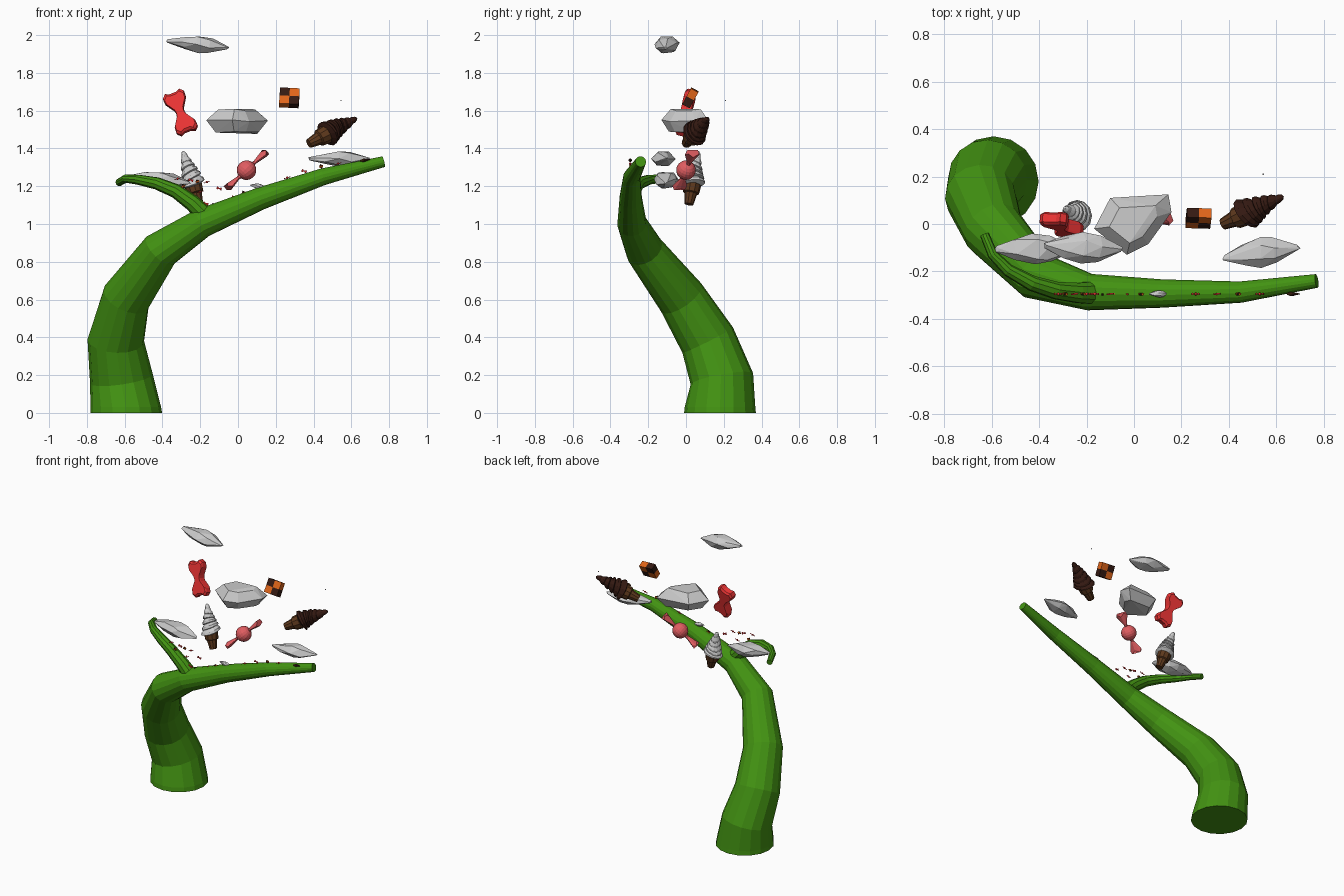
import bpy, bmesh, math, random
from mathutils import Vector, Matrix

if "Cube" in bpy.data.objects:
    bpy.data.objects.remove(bpy.data.objects["Cube"])

random.seed(4)
MATS = {}


def mat(name, rgb):
    m = bpy.data.materials.new(name)
    m.diffuse_color = (*rgb, 1)
    m.use_nodes = True
    m.node_tree.nodes["Principled BSDF"].inputs["Base Color"].default_value = m.diffuse_color
    MATS[name] = m


mat("green", (0.055, 0.29, 0.006))
mat("red", (0.85, 0.035, 0.035))
mat("pink", (0.75, 0.11, 0.12))
mat("orange", (0.75, 0.13, 0.01))
mat("chocolate", (0.035, 0.01, 0.006))
mat("wafer", (0.11, 0.04, 0.012))


def finish(name, bm, material=None, frame=Matrix()):
    bmesh.ops.recalc_face_normals(bm, faces=bm.faces)
    me = bpy.data.meshes.new(name)
    bm.to_mesh(me)
    bm.free()
    ob = bpy.data.objects.new(name, me)
    bpy.context.collection.objects.link(ob)
    ob.matrix_world = frame
    if material:
        me.materials.append(MATS[material])
    return ob


def along(start, axis, s=1.0, roll=0.0):
    """Frame whose local z runs along axis."""
    q = Vector(axis).to_track_quat('Z', 'Y')
    return (Matrix.Translation(start) @ q.to_matrix().to_4x4()
            @ Matrix.Rotation(roll, 4, 'Z') @ Matrix.Scale(s, 4))


def skin(bm, rings):
    """Join rings of points into a closed tube."""
    vs = [[bm.verts.new(p) for p in r] for r in rings]
    n = len(vs[0])
    for a, b in zip(vs, vs[1:]):
        for i in range(n):
            j = (i + 1) % n
            bm.faces.new((a[i], a[j], b[j], b[i]))
    bm.faces.new(vs[0][::-1])
    bm.faces.new(vs[-1])


def stalk(name, path, sides, first_tangent=None):
    """Tapering tube through (x, y, z, radius) points."""
    pts = [Vector(p[:3]) for p in path]
    rings, side = [], Vector((1, 0, 0))
    for i, p in enumerate(pts):
        t = (pts[min(i + 1, len(pts) - 1)] - pts[max(i - 1, 0)]).normalized()
        if i < 2 and first_tangent:
            t = Vector(first_tangent)
        u = (side - t * side.dot(t)).normalized()
        v = t.cross(u)
        side = u
        r = path[i][3]
        rings.append([p + r * (u * math.cos(a) + v * math.sin(a))
                      for a in (math.tau * k / sides for k in range(sides))])
    bm = bmesh.new()
    skin(bm, rings)
    return finish(name, bm, "green")


def lathe(profile, sides, tilt=0.0):
    bm = bmesh.new()
    skin(bm, [[(r * math.cos(a), r * math.sin(a), z + tilt * r * math.cos(a + z * 25))
               for a in (math.tau * k / sides for k in range(sides))] for r, z in profile])
    return bm


def ice_cream(name, foot, tip, flavour=None, fat=0.062):
    axis = Vector(tip) - Vector(foot)
    s = axis.length / 0.3
    f = along(foot, axis, s)
    finish(name + "_cone", lathe([(0.024, 0), (0.034, 0.06), (0.044, 0.065),
                                  (0.048, 0.11), (0.04, 0.115)], 10), "wafer", f)
    prof, tiers = [(0.03, 0.1)], 6
    for i in range(tiers):
        r = fat * (1 - i / tiers) ** 0.75
        z = 0.115 + 0.03 * i
        prof += [(r, z), (r * 0.95, z + 0.012), (r * 0.68, z + 0.026)]
    prof.append((0.002, 0.3))
    finish(name + "_swirl", lathe(prof, 12, 0.25), flavour, f)


def candy(name, pos, axis, s=1.0, colour="pink"):
    f = along(pos, axis, s)
    bm = bmesh.new()
    bmesh.ops.create_uvsphere(bm, u_segments=16, v_segments=10, radius=0.052)
    finish(name + "_ball", bm, colour, f)
    for sgn, end in ((1, "upper"), (-1, "lower")):
        bm = bmesh.new()
        rings = []
        for z, w, t in ((0.045, 0.012, 0.012), (0.065, 0.013, 0.01), (0.125, 0.042, 0.02)):
            rings.append([(w * math.cos(a), t * math.sin(a),
                           sgn * (z + (0.02 * (k % 2) if z > 0.1 else 0)))
                          for k, a in enumerate(math.tau * k / 8 for k in range(8))])
        skin(bm, rings)
        finish(f"{name}_wrapper_{end}", bm, colour, f)


def bow(name, pos, axis, s=1.0):
    half = [(0.022, 0.0), (0.026, 0.02), (0.058, 0.07), (0.06, 0.1), (0.04, 0.12), (0.018, 0.11)]
    outline = half + [(-x, z) for x, z in half[::-1]]
    outline += [(x, -z) for x, z in outline[::-1] if z > 0]
    bm = bmesh.new()
    skin(bm, [[(x * k, y, z * k) for x, z in outline]
              for y, k in ((-0.028, 0.88), (-0.018, 1), (0.018, 1), (0.028, 0.88))])
    q = Vector(axis).normalized()
    y = Vector((0, 1, 0))
    y = (y - q * y.dot(q)).normalized()
    rot = Matrix((y.cross(q), y, q)).transposed().to_4x4()
    finish(name, bm, "red", Matrix.Translation(pos) @ rot @ Matrix.Scale(s, 4))


def checker_biscuit(name, pos, rot, s=1.0):
    for i in (-1, 1):
        for k in (-1, 1):
            bm = bmesh.new()
            bmesh.ops.create_cube(bm, size=1, matrix=Matrix.Diagonal((0.052, 0.045, 0.048, 1)))
            f = (Matrix.Translation(pos) @ Matrix.Rotation(rot[0], 4, 'X')
                 @ Matrix.Rotation(rot[1], 4, 'Y') @ Matrix.Scale(s, 4)
                 @ Matrix.Translation((i * 0.026, 0, k * 0.024)))
            finish(f"{name}_square", bm, "orange" if i == k else "chocolate", f)


def rock(name, pos, size, slope=0.0, yaw=0.0):
    """Faceted stone with pointed ends, long in x."""
    bm = bmesh.new()
    for x, r in ((-0.5, 0.1), (-0.25, 0.36), (0.0, 0.5), (0.2, 0.44), (0.5, 0.08)):
        for k in range(6):
            a = math.tau * (k + random.uniform(-.25, .25)) / 6 + x
            bm.verts.new(((x + random.uniform(-.04, .04)) * size[0],
                          r * math.cos(a) * size[1], r * math.sin(a) * size[2]))
    bmesh.ops.convex_hull(bm, input=bm.verts)
    bmesh.ops.delete(bm, geom=[v for v in bm.verts if not v.link_faces], context='VERTS')
    finish(name, bm, None, Matrix.Translation(pos) @ Matrix.Rotation(yaw, 4, 'Z')
           @ Matrix.Rotation(slope, 4, 'Y'))


# Plant: main stem and side branch
stalk("main_stem", [(-0.592, 0.18, 0, 0.19), (-0.594, 0.18, 0.03, 0.187),
                    (-0.617, 0.19, 0.18, 0.168), (-0.647, 0.115, 0.385, 0.15),
                    (-0.592, -0.025, 0.61, 0.13), (-0.41, -0.22, 0.862, 0.103),
                    (-0.19, -0.287, 1.005, 0.078), (0.12, -0.293, 1.135, 0.06),
                    (0.45, -0.287, 1.25, 0.045), (0.77, -0.24, 1.33, 0.029)], 16, (0, 0, 1))
stalk("side_branch", [(-0.17, -0.29, 1.04, 0.05), (-0.24, -0.29, 1.11, 0.044),
                      (-0.33, -0.28, 1.175, 0.038), (-0.43, -0.25, 1.215, 0.033),
                      (-0.53, -0.195, 1.235, 0.027), (-0.595, -0.13, 1.24, 0.022),
                      (-0.63, -0.045, 1.22, 0.02)], 10)

# Floating stones
rock("top_stone", (-0.21, -0.10, 1.95), (0.32, 0.135, 0.095), 0.12, -0.05)
rock("right_stone", (0.535, -0.12, 1.345), (0.31, 0.13, 0.085), 0.0, 0.15)
rock("left_stone", (-0.42, -0.105, 1.235), (0.32, 0.13, 0.1), 0.1, 0.0)
bm = bmesh.new()
top_outline = [(-0.10, 0.11), (0.145, 0.125), (0.158, 0.05), (0.06, -0.085), (-0.03, -0.13), (-0.168, -0.02)]
for z, k in ((1.483, 0.7), (1.545, 1.0), (1.607, 0.62)):
    for x, y in top_outline:
        bm.verts.new((x * k, y * k, z + random.uniform(-.008, .008)))
bmesh.ops.convex_hull(bm, input=bm.verts)
finish("large_stone", bm)

# Floating sweets
bow("red_bow", (-0.305, -0.002, 1.59), (-0.08, 0.055, 0.2))
checker_biscuit("checker_biscuit", (0.272, 0.024, 1.668), (-0.5, 0.06))
ice_cream("chocolate_ice", (0.375, 0.0, 1.425), (0.63, 0.115, 1.562), "chocolate", 0.068)
ice_cream("vanilla_ice", (-0.207, 0.015, 1.105), (-0.29, 0.065, 1.387), None, 0.066)
candy("wrapped_candy", (0.045, 0.0, 1.285), (0.08, 0.03, 0.075))
bm = bmesh.new()
bmesh.ops.create_cube(bm, size=0.005)
finish("speck", bm, None, Matrix.Translation((0.545, 0.21, 1.655)))

# Tiny sweets in two rows along the stem and the branch
Y = -0.295
for i, (x, z) in enumerate([(-0.32, 1.24), (-0.25, 1.232), (-0.215, 1.225), (-0.165, 1.222),
                            (-0.10, 1.188), (-0.29, 1.2), (-0.2, 1.17), (-0.17, 1.108),
                            (-0.13, 1.1), (-0.08, 1.12), (-0.02, 1.14), (0.03, 1.165),
                            (0.26, 1.245), (0.35, 1.28), (0.44, 1.305), (0.53, 1.32)]):
    if i % 3 == 0:
        candy(f"tiny_candy_{i}", (x, Y, z), (1, 0, 0.3), 0.12, "red")
    elif i % 3 == 1:
        bow(f"tiny_bow_{i}", (x, Y, z), (1, 0.1, -0.3), 0.12)
    else:
        checker_biscuit(f"tiny_biscuit_{i}", (x, Y, z), (0.3, 0.4), 0.17)
rock("tiny_stone", (0.105, Y, 1.2), (0.08, 0.03, 0.03), 0.15)
ice_cream("tiny_chocolate_ice", (0.645, Y, 1.335), (0.70, Y, 1.342), "chocolate", 0.05)
